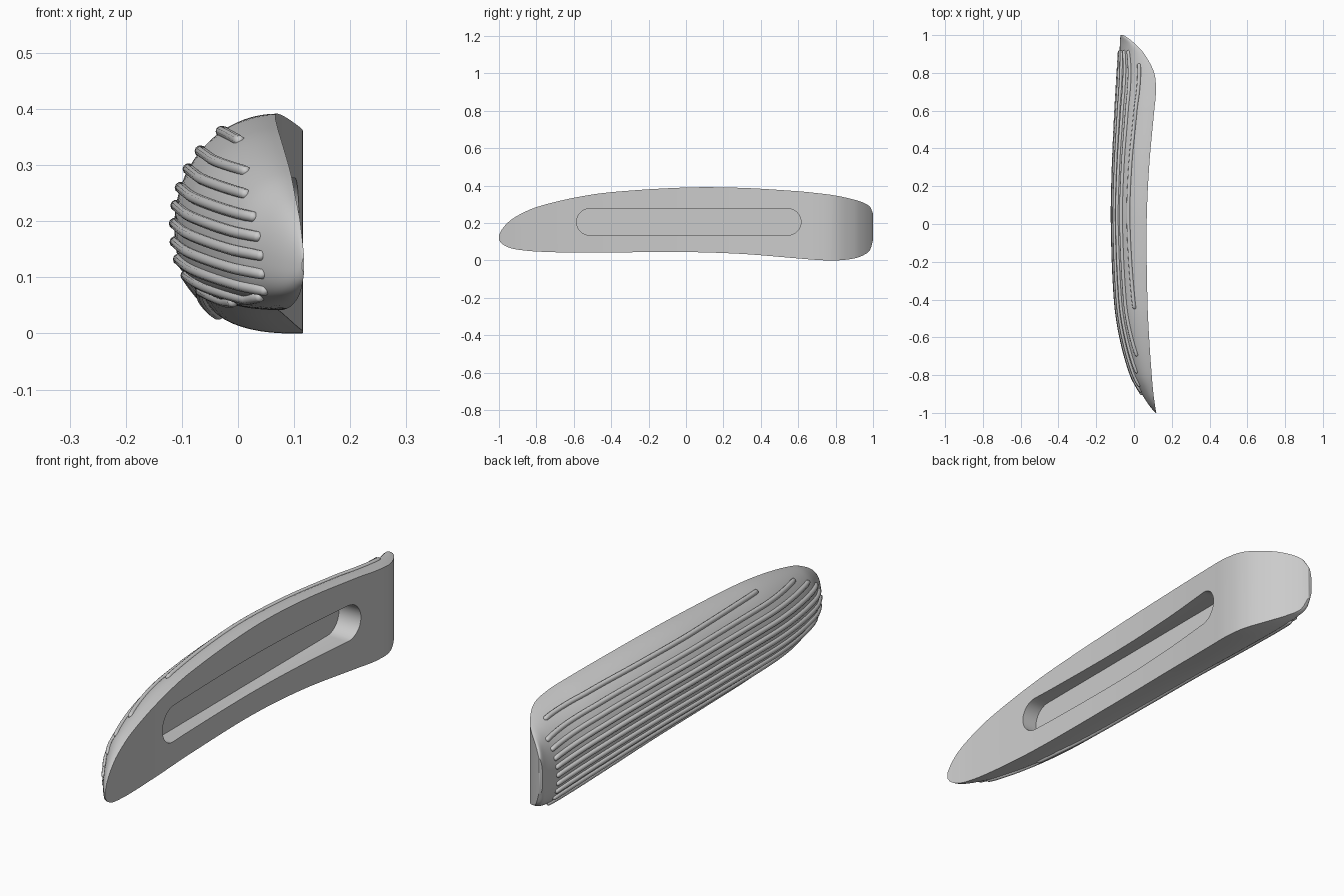
import bpy, bmesh, math

if "Cube" in bpy.data.objects:
    bpy.data.objects.remove(bpy.data.objects["Cube"])

# Stations along the length: y, top z, bottom z, inner face x, outer apex x
ST = [(-1, .135, .11, .118, .114), (-.985, .165, .09, .115, .100), (-.95, .205, .07, .110, .073),
      (-.9, .24, .058, .103, .042), (-.8, .285, .048, .094, -.012), (-.6, .335, .042, .08, -.068),
      (-.4, .365, .043, .071, -.097), (0, .39, .045, .067, -.113), (.3, .388, .035, .08, -.108),
      (.6, .37, .011, .107, -.095), (.7, .36, .003, .116, -.089), (.8, .347, 0, .107, -.083),
      (.9, .325, .011, .055, -.077), (.95, .308, .029, .010, -.075),
      (.985, .285, .058, -.032, -.073), (1, .25, .11, -.055, -.072)]


def station(y):
    """Smooth interpolation of the station table."""
    i = max(k for k in range(len(ST) - 1) if ST[k][0] <= y or k == 0)
    a, b = ST[i], ST[i + 1]
    p, n = ST[max(i - 1, 0)], ST[min(i + 2, len(ST) - 1)]
    h = b[0] - a[0]
    t = (y - a[0]) / h
    out = []
    for k in range(1, 5):
        ma = (b[k] - p[k]) / (b[0] - p[0]) * h
        mb = (n[k] - a[k]) / (n[0] - a[0]) * h
        out.append((2*t**3 - 3*t*t + 1) * a[k] + (t**3 - 2*t*t + t) * ma
                   + (3*t*t - 2*t**3) * b[k] + (t**3 - t*t) * mb)
    return out


def outer_x(y, z):
    """Outer domed surface: rounder on top, fuller underneath."""
    top, bot, inner, apex = station(y)
    mid = bot + .43 * (top - bot)
    u, p = ((z - mid) / (top - mid), 2) if z > mid else ((mid - z) / (mid - bot), 2.6)
    return inner + (apex - inner) * max(0, 1 - min(u, 1) ** p) ** (1 / p)


def link(name, data):
    ob = bpy.data.objects.new(name, data)
    bpy.context.collection.objects.link(ob)
    bpy.ops.object.select_all(action='DESELECT')
    ob.select_set(True)
    bpy.context.view_layer.objects.active = ob
    return ob


def loft(name, rings):
    """Skin a list of closed rings and cap both ends."""
    bm = bmesh.new()
    vs = [[bm.verts.new(c) for c in r] for r in rings]
    n = len(rings[0])
    for a, b in zip(vs, vs[1:]):
        for j in range(n):
            bm.faces.new((a[j], a[(j + 1) % n], b[(j + 1) % n], b[j]))
    bm.faces.new(vs[0])
    bm.faces.new(vs[-1])
    bmesh.ops.recalc_face_normals(bm, faces=bm.faces)
    me = bpy.data.meshes.new(name)
    bm.to_mesh(me)
    bm.free()
    return link(name, me)


# Grip body: domed outside, curved inner face
N, M = 90, 40
rings = []
for i in range(N + 1):
    y = -math.cos(math.pi * i / N)
    top, bot, inner, apex = station(y)
    mid = bot + .43 * (top - bot)
    ring = []
    for j in range(M + 1):
        c = math.cos(math.pi * j / M)
        z = mid + c * ((top - mid) if c > 0 else (mid - bot))
        ring.append((outer_x(y, z), y, z))
    rings.append(ring)
body = loft("grip_body", rings)

# Round-ended slot cut into the inner face
r, zc = .071, .206
stadium = []
for yc, a0 in ((.544, -90), (-.514, 90)):
    for k in range(17):
        a = math.radians(a0 + 180 * k / 16)
        stadium.append((yc + r * math.cos(a), zc + r * math.sin(a)))
cutter = loft("slot_cutter", [[(x, y, z) for y, z in stadium] for x in (.012, .3)])
cutter.hide_render = True
bpy.context.view_layer.objects.active = body
mod = body.modifiers.new("slot", 'BOOLEAN')
mod.operation, mod.object, mod.solver = 'DIFFERENCE', cutter, 'EXACT'
bpy.ops.object.modifier_apply(modifier=mod.name)
bpy.data.objects.remove(cutter)
bpy.ops.object.select_all(action='DESELECT')
body.select_set(True)
bpy.ops.object.shade_smooth_by_angle(angle=math.radians(35))

# Raised gripping ribs: start y, height at the middle
RIBS = [(-.45, .36), (-.70, .325), (-.79, .293), (-.86, .26), (-.89, .228),
        (-.905, .196), (-.905, .163), (-.89, .132), (-.85, .103), (-.6, .075)]
R = .010
for i, (y0, zm) in enumerate(RIBS):
    y1 = .85 if i == 0 else .92
    ys = [y0 + (y1 - y0) * k / 60 for k in range(1, 60)]
    caps = [(R * (1 - math.cos(a)), math.sin(a)) for a in (.1, .4, .8, 1.2)]
    pts = [(y0 + d, s) for d, s in caps] + [(y, 1) for y in ys] + [(y1 - d, s) for d, s in caps[::-1]]
    cu = bpy.data.curves.new("rib", 'CURVE')
    cu.dimensions, cu.bevel_depth, cu.bevel_resolution, cu.use_fill_caps = '3D', R, 3, True
    sp = cu.splines.new('POLY')
    sp.points.add(len(pts) - 1)
    for q, (y, s) in zip(sp.points, pts):
        top, bot = station(y)[:2]
        z = max(zm - .06 * (y - .08) ** 2, bot + .014)
        q.co = (outer_x(y, z), y, z, 1)
        q.radius = s
    rib = link(f"grip_rib_{i + 1}", cu)
    bpy.ops.object.convert(target='MESH')
    bpy.ops.object.shade_smooth_by_angle(angle=math.radians(50))
